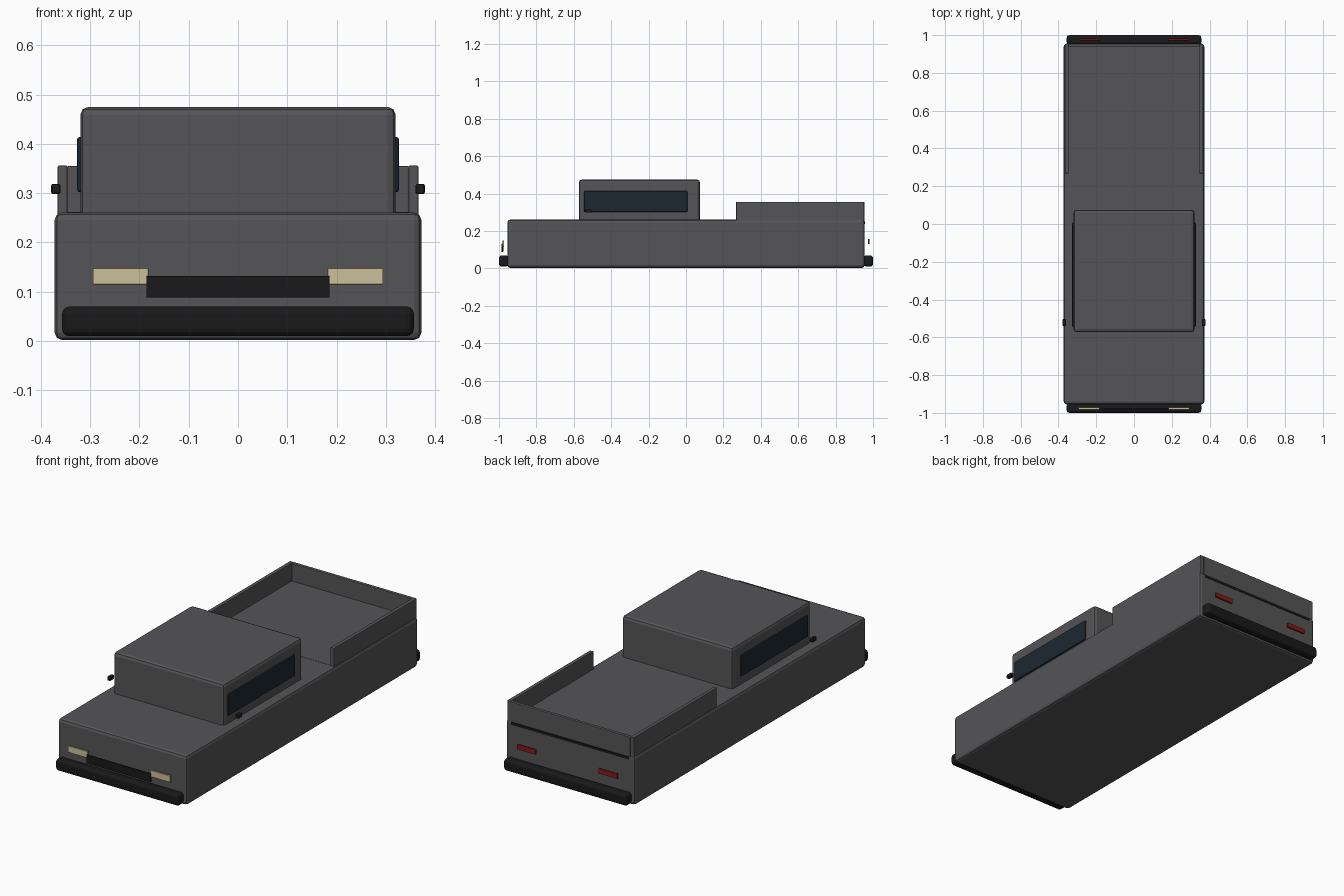
import bpy

if "Cube" in bpy.data.objects:
    bpy.data.objects.remove(bpy.data.objects["Cube"])


def material(name, rgb):
    m = bpy.data.materials.new(name)
    m.diffuse_color = (*rgb, 1)
    m.use_nodes = True
    m.node_tree.nodes["Principled BSDF"].inputs["Base Color"].default_value = m.diffuse_color
    return m


PAINT = material("dark_grey_paint", (0.09, 0.09, 0.095))
BLACK = material("black_trim", (0.01, 0.01, 0.011))
GLASS = material("tinted_glass", (0.012, 0.02, 0.03))
CREAM = material("headlight_cream", (0.6, 0.53, 0.32))
RED = material("taillight_red", (0.25, 0.01, 0.01))


def box(name, x, y, z, mat, bevel=0.0, segments=2):
    """Box from (min, max) ranges with an optional rounded edge."""
    r = (x, y, z)
    bpy.ops.mesh.primitive_cube_add(size=1, location=[(a + b) / 2 for a, b in r])
    o = bpy.context.object
    o.name = name
    o.scale = [b - a for a, b in r]
    bpy.ops.object.transform_apply(location=False, rotation=False, scale=True)
    o.data.materials.append(mat)
    if bevel:
        m = o.modifiers.new("edge_round", "BEVEL")
        m.width = bevel
        m.segments = segments
    return o


def pair(name, x, y, z, mat, bevel=0.0):
    """The same box on the right and the left side."""
    box(name + "_right", x, y, z, mat, bevel)
    box(name + "_left", (-x[1], -x[0]), y, z, mat, bevel)


# Lower body and cab
box("body", (-0.372, 0.372), (-0.955, 0.955), (0.002, 0.261), PAINT, 0.015)
box("cab", (-0.32, 0.32), (-0.573, 0.075), (0.24, 0.475), PAINT, 0.016)
pair("side_window", (0.312, 0.327), (-0.545, 0.008), (0.302, 0.414), GLASS, 0.006)

# Cargo bed
box("bed_floor", (-0.35, 0.35), (0.27, 0.94), (0.252, 0.262), PAINT)
pair("bed_wall", (0.346, 0.366), (0.268, 0.953), (0.25, 0.356), PAINT, 0.003)
box("tailgate", (-0.347, 0.347), (0.937, 0.955), (0.25, 0.355), PAINT, 0.003)
box("tailgate_seam", (-0.34, 0.34), (0.948, 0.957), (0.237, 0.25), BLACK)

# Bumpers
for end, y in (("front", (-1.0, -0.95)), ("rear", (0.95, 1.0))):
    box(end + "_bumper", (-0.357, 0.357), y, (0.01, 0.07), BLACK, 0.015, 3)

# Grille and lights sit slightly off the body
box("grille", (-0.186, 0.186), (-0.986, -0.977), (0.088, 0.132), BLACK, 0.002)
pair("headlight", (0.182, 0.294), (-0.982, -0.972), (0.115, 0.148), CREAM, 0.001)
pair("taillight", (0.18, 0.29), (0.972, 0.982), (0.131, 0.157), RED, 0.003)

# Wing mirrors
pair("wing_mirror", (0.36, 0.379), (-0.539, -0.504), (0.298, 0.319), BLACK, 0.004)
